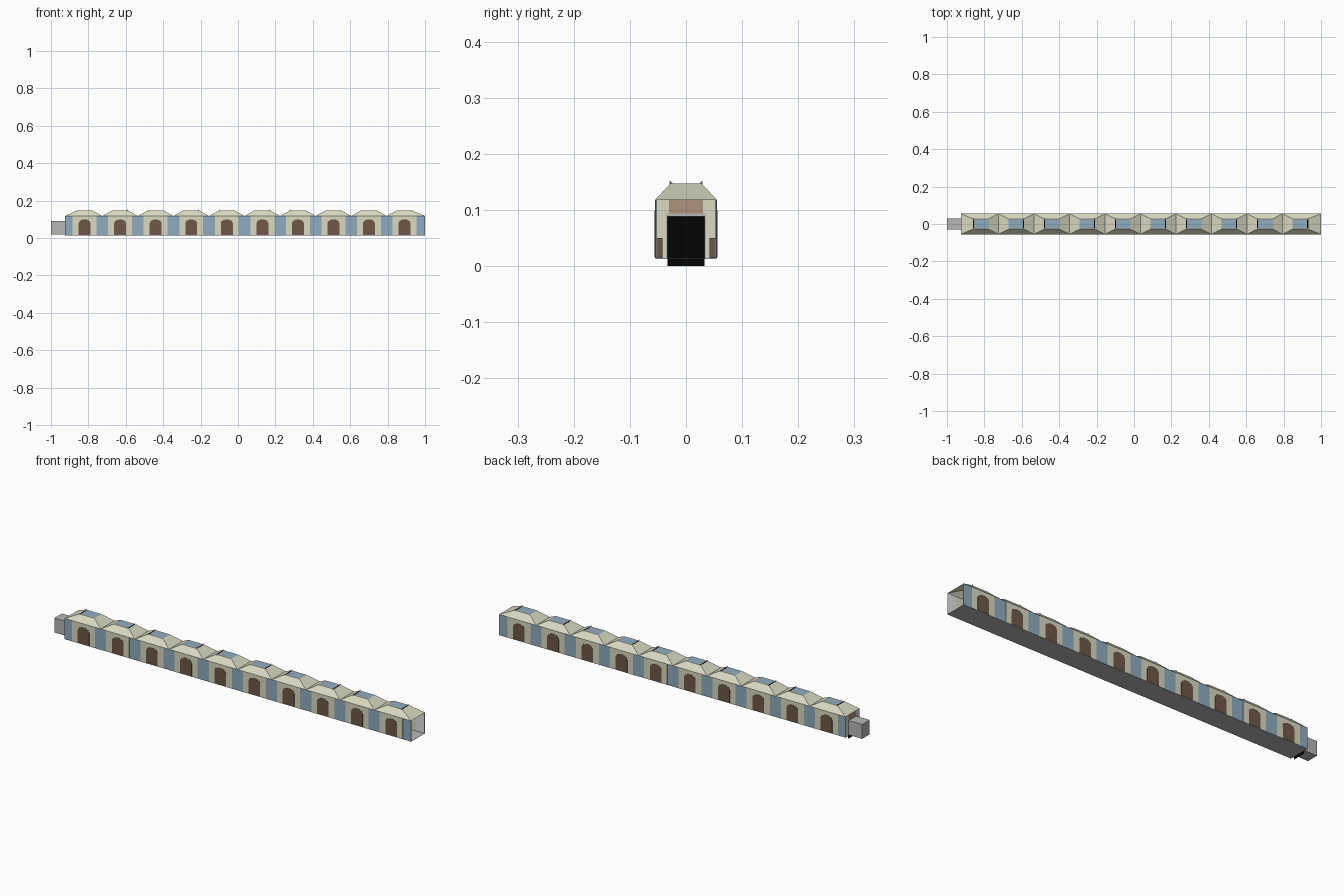
import bpy, math

if "Cube" in bpy.data.objects:
    bpy.data.objects.remove(bpy.data.objects["Cube"])

def material(name, rgb):
    m = bpy.data.materials.new(name)
    m.diffuse_color = (*rgb, 1)
    m.use_nodes = True
    m.node_tree.nodes["Principled BSDF"].inputs["Base Color"].default_value = m.diffuse_color
    return m

CREAM = material("cream", (0.70, 0.70, 0.54))
BLUE = material("window blue", (0.28, 0.41, 0.53))
BROWN = material("door brown", (0.16, 0.098, 0.064))
TAN = material("inner tan", (0.43, 0.29, 0.21))
GREY = material("grey", (0.47, 0.47, 0.47))
PALE = material("pale lining", (0.75, 0.75, 0.74))
BLACK = material("black", (0.001, 0.001, 0.001))

def mesh(name, verts, faces, mat):
    me = bpy.data.meshes.new(name)
    me.from_pydata(verts, [], faces)
    me.materials.append(mat)
    ob = bpy.data.objects.new(name, me)
    bpy.context.collection.objects.link(ob)
    return ob

def box(name, x, y, z, mat):
    """Box from (min, max) pairs."""
    v = [(a, b, c) for c in z for b in y for a in x]
    f = [(0, 2, 3, 1), (4, 5, 7, 6), (0, 1, 5, 4),
         (2, 6, 7, 3), (0, 4, 6, 2), (1, 3, 7, 5)]
    return mesh(name, v, f, mat)

def wall_box(name, x, y, z, mat, s):
    """Box on the front (s=-1) or back (s=1) side."""
    return box(name, x, sorted((s * y[0], s * y[1])), z, mat)

def arch(name, cx, half, z0, spring, top, y, mat, s):
    """Arched plate standing in a side wall."""
    pts = [(cx - half, z0), (cx + half, z0)]
    for i in range(6):
        a = math.pi * i / 5
        pts.append((cx + half * math.cos(a), spring + (top - spring) * math.sin(a)))
    n = len(pts)
    ya, yb = sorted((s * y[0], s * y[1]))
    v = [(x, ya, z) for x, z in pts] + [(x, yb, z) for x, z in pts]
    f = [tuple(range(n)), tuple(range(2 * n - 1, n - 1, -1))]
    f += [((i + 1) % n, i, i + n, (i + 1) % n + n) for i in range(n)]
    return mesh(name, v, f, mat)

X0, X1, PITCH, N = -0.925, 1.0, 0.19, 10
FLOOR, EAVE, TOP = 0.013, 0.118, 0.147
W, TW, TL = 0.055, 0.028, 0.042
centres = [-0.82 + PITCH * i for i in range(N)]
joints = [X0] + [c + PITCH / 2 for c in centres[:-1]] + [X1]

# thin floor
box("floor", (X0, X1), (-0.054, 0.054), (FLOOR, FLOOR + 0.0005), GREY)

for i, c in enumerate(centres):
    a, b = joints[i], joints[i + 1]
    # side walls: cream panel with arched door
    for s in (-1, 1):
        wall_box("wall_panel", (c - 0.064, c + 0.064), (0.052, W), (FLOOR + 0.001, EAVE), CREAM, s)
        arch("door", c, 0.032, FLOOR + 0.003, 0.08, 0.1, (0.0515, 0.0563), BROWN, s)

    # hipped roof hump, open underneath and on top
    v = [(a, -W, EAVE), (b, -W, EAVE), (b, W, EAVE), (a, W, EAVE),
         (c - TL, -TW, TOP), (c + TL, -TW, TOP), (c + TL, TW, TOP), (c - TL, TW, TOP)]
    mesh("roof_hump", v, [(0, 1, 5, 4), (1, 2, 6, 5), (2, 3, 7, 6), (3, 0, 4, 7)], CREAM)

    # skylight with cream rims and a dark slot at alternating ends
    box("skylight", (c - TL, c + TL), (-0.023, 0.023), (TOP - 0.002, TOP), BLUE)
    for s in (-1, 1):
        wall_box("skylight_rim", (c - TL, c + TL), (0.023, TW), (TOP - 0.002, TOP), CREAM, s)
    e = c + (TL - 0.003) * (-1 if i % 2 == 0 else 1)
    box("skylight_slot", (e - 0.003, e + 0.003), (-0.021, 0.021), (TOP - 0.001, TOP + 0.0003), BLACK)
    # small pointed corner fins
    for s in (-1, 1):
        mesh("corner_fin", [(e - 0.002, s * 0.03, TOP - 0.003), (e - 0.002, s * 0.023, TOP),
                            (e - 0.002, s * 0.029, TOP + 0.005), (e + 0.004, s * 0.028, TOP)],
             [(0, 1, 2), (0, 2, 3), (1, 3, 2), (0, 3, 1)], CREAM)

# window panes with a pale lining, filling the gaps between wall panels
edges = [X0] + [c + d for c in centres for d in (-0.064, 0.064)] + [X1]
for a, b in zip(edges[::2], edges[1::2]):
    for s in (-1, 1):
        wall_box("window", (a, b), (0.053, 0.0545), (FLOOR + 0.001, EAVE), BLUE, s)
        wall_box("window_lining", (a, b), (0.052, 0.053), (FLOOR + 0.001, EAVE), PALE, s)

# end wall with doorway, lintel and low benches
for s in (-1, 1):
    wall_box("end_wall", (X0, X0 + 0.004), (0.036, 0.054), (FLOOR, EAVE), CREAM, s)
    wall_box("door_frame", (X0, X0 + 0.005), (0.033, 0.036), (FLOOR, 0.094), GREY, s)
    wall_box("bench", (centres[0] - 0.06, centres[0] + 0.06), (0.042, 0.052), (FLOOR + 0.001, 0.05), BROWN, s)
box("door_frame_head", (X0, X0 + 0.005), (-0.036, 0.036), (0.088, 0.094), GREY)
box("end_lintel", (X0, X0 + 0.004), (-0.03, 0.03), (0.094, EAVE), TAN)
for s in (-1, 1):
    wall_box("lintel_side", (X0, X0 + 0.004), (0.03, 0.036), (0.094, EAVE), CREAM, s)
box("end_opening", (X0 - 0.0004, X0 + 0.0002), (-0.033, 0.033), (0, 0.088), BLACK)

# connecting passage
box("passage", (-1.0, X0 - 0.0005), (-0.03, 0.03), (0.018, 0.09), GREY)
